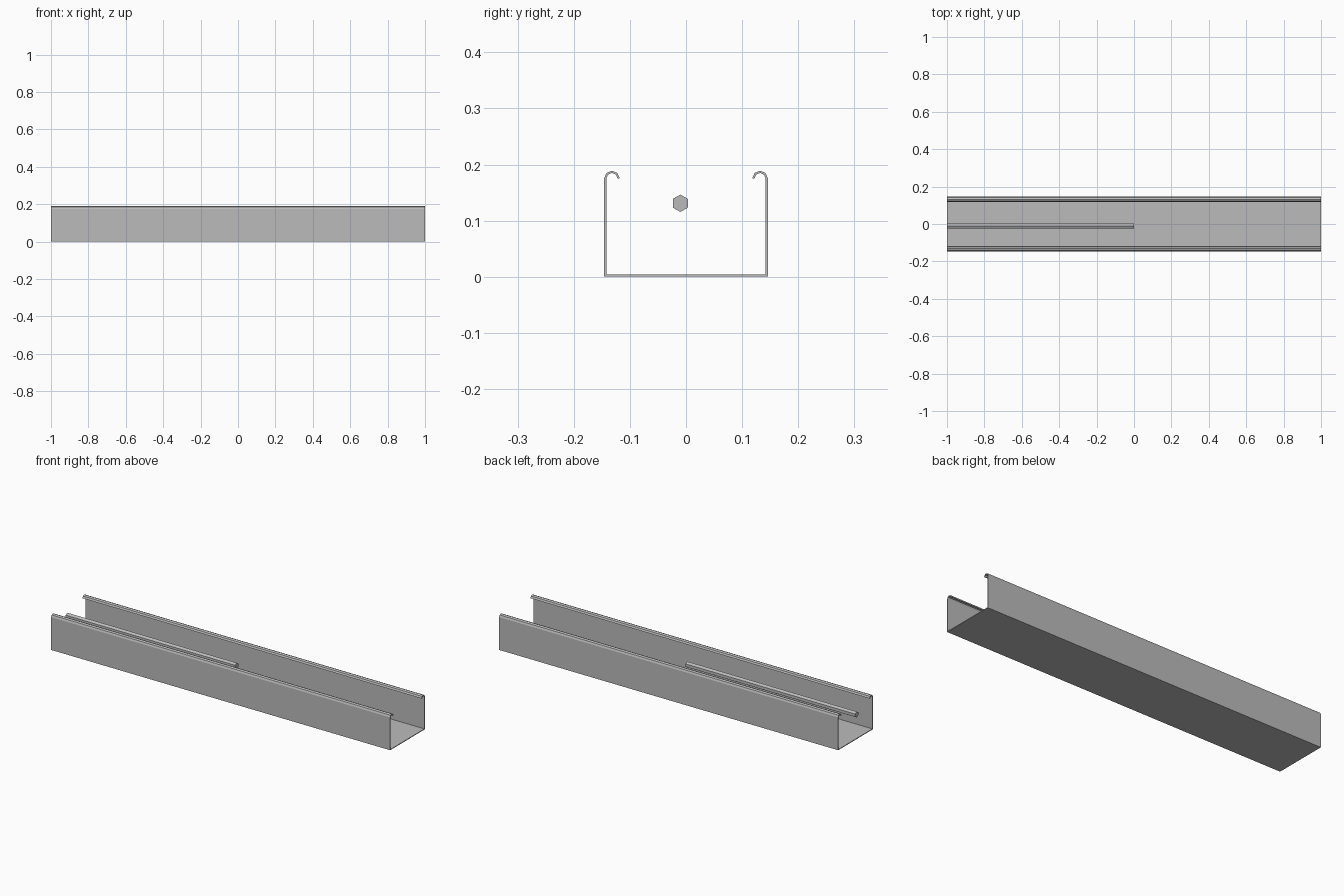
import bpy, bmesh, math

cube = bpy.data.objects.get("Cube")
if cube:
    bpy.data.objects.remove(cube, do_unlink=True)

steel = bpy.data.materials.new("galvanised grey")
steel.use_nodes = True
GREY = (0.5, 0.5, 0.5, 1)
steel.diffuse_color = GREY
steel.node_tree.nodes["Principled BSDF"].inputs["Base Color"].default_value = GREY


def extrude_profile(name, points, x0, x1):
    """Extrude a closed (y, z) outline along x."""
    bm = bmesh.new()
    face = bm.faces.new([bm.verts.new((x0, y, z)) for y, z in points])
    ext = bmesh.ops.extrude_face_region(bm, geom=[face])["geom"]
    verts = [v for v in ext if isinstance(v, bmesh.types.BMVert)]
    bmesh.ops.translate(bm, verts=verts, vec=(x1 - x0, 0, 0))
    bmesh.ops.recalc_face_normals(bm, faces=bm.faces)
    mesh = bpy.data.meshes.new(name)
    bm.to_mesh(mesh)
    bm.free()
    mesh.materials.append(steel)
    obj = bpy.data.objects.new(name, mesh)
    bpy.context.collection.objects.link(obj)
    return obj


def arc(cy, cz, radius, angles):
    return [(cy + radius * math.cos(math.radians(a)),
             cz + radius * math.sin(math.radians(a))) for a in angles]


# Sheet channel with inward curled lips
HALF, THICK, LIP_R, LIP_Z = 0.146, 0.004, 0.014, 0.175
lip_y = HALF - LIP_R
outer = [(HALF, 0)] + arc(lip_y, LIP_Z, LIP_R, range(0, 181, 45))
inner = arc(lip_y, LIP_Z, LIP_R - THICK, range(180, -1, -45)) + [(HALF - THICK, THICK)]
side = outer + inner
mirrored = [(-y, z) for y, z in reversed(side)]
extrude_profile("channel", side + mirrored, -1, 1)

# Hexagonal rod running along half the channel
extrude_profile("rod", arc(-0.01, 0.131, 0.0155, range(30, 390, 60)), -1, 0)
